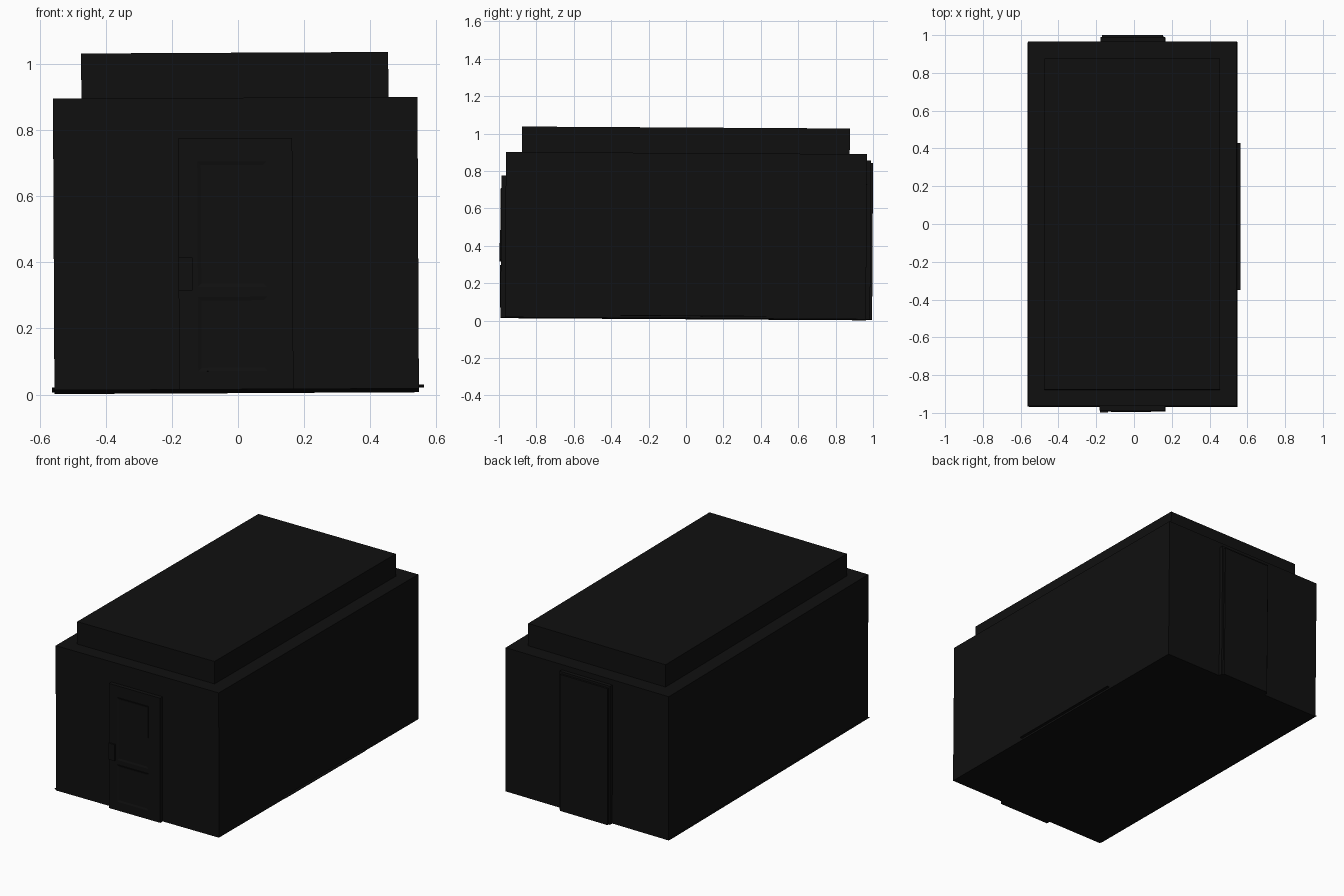
import bpy, bmesh
from mathutils import Euler, Vector

cube = bpy.data.objects.get("Cube")
if cube:
    bpy.data.objects.remove(cube, do_unlink=True)

# The whole building leans very slightly
LEAN = Euler((-0.006, -0.005, 0)).to_matrix().to_4x4()


def make_material(name, value):
    mat = bpy.data.materials.new(name)
    mat.use_nodes = True
    color = (value, value, value, 1)
    mat.diffuse_color = color
    mat.node_tree.nodes["Principled BSDF"].inputs["Base Color"].default_value = color
    return mat


black = make_material("near_black", 0.005)


def box(name, low, high, inset=None):
    """Box between two corners; inset = (facing y, margin, depth) sinks one face."""
    low, high = Vector(low), Vector(high)
    bm = bmesh.new()
    bmesh.ops.create_cube(bm, size=1)
    bmesh.ops.scale(bm, vec=high - low, verts=bm.verts)
    bmesh.ops.translate(bm, vec=(low + high) / 2, verts=bm.verts)
    if inset:
        side, margin, depth = inset
        faces = [f for f in bm.faces if f.normal.y * side > 0.9]
        bmesh.ops.inset_region(bm, faces=faces, thickness=margin)
        verts = {v for f in faces for v in f.verts}
        bmesh.ops.translate(bm, vec=(0, -side * depth, 0), verts=list(verts))
    bm.transform(LEAN)
    mesh = bpy.data.meshes.new(name)
    bm.to_mesh(mesh)
    bm.free()
    mesh.materials.append(black)
    obj = bpy.data.objects.new(name, mesh)
    bpy.context.collection.objects.link(obj)
    return obj


# Main volume and raised roof
box("walls", (-0.556, -0.968, 0.01), (0.548, 0.962, 0.893))
box("roof", (-0.47, -0.883, 0.893), (0.46, 0.87, 1.03))

# Thin sills along the foot of the long walls
box("left_sill", (-0.564, -0.967, 0.015), (-0.556, 0.96, 0.019))
box("right_sill", (0.548, -0.35, 0.021), (0.564, 0.43, 0.025))

# Front door with two sunken panels and a handle plate
box("front_door", (-0.178, -0.992, 0.01), (0.168, -0.968, 0.77))
for name, z0, z1 in (("lower", 0.065, 0.29), ("upper", 0.32, 0.70)):
    box("front_door_" + name + "_panel", (-0.12, -0.996, z0), (0.09, -0.992, z1),
        inset=(-1, 0.015, 0.003))
box("front_door_handle", (-0.178, -1.0, 0.31), (-0.136, -0.992, 0.41))

# Back door set on a frame
box("back_door_frame", (-0.174, 0.962, 0.01), (0.168, 0.984, 0.861))
box("back_door", (-0.164, 0.984, 0.01), (0.156, 0.995, 0.848))
